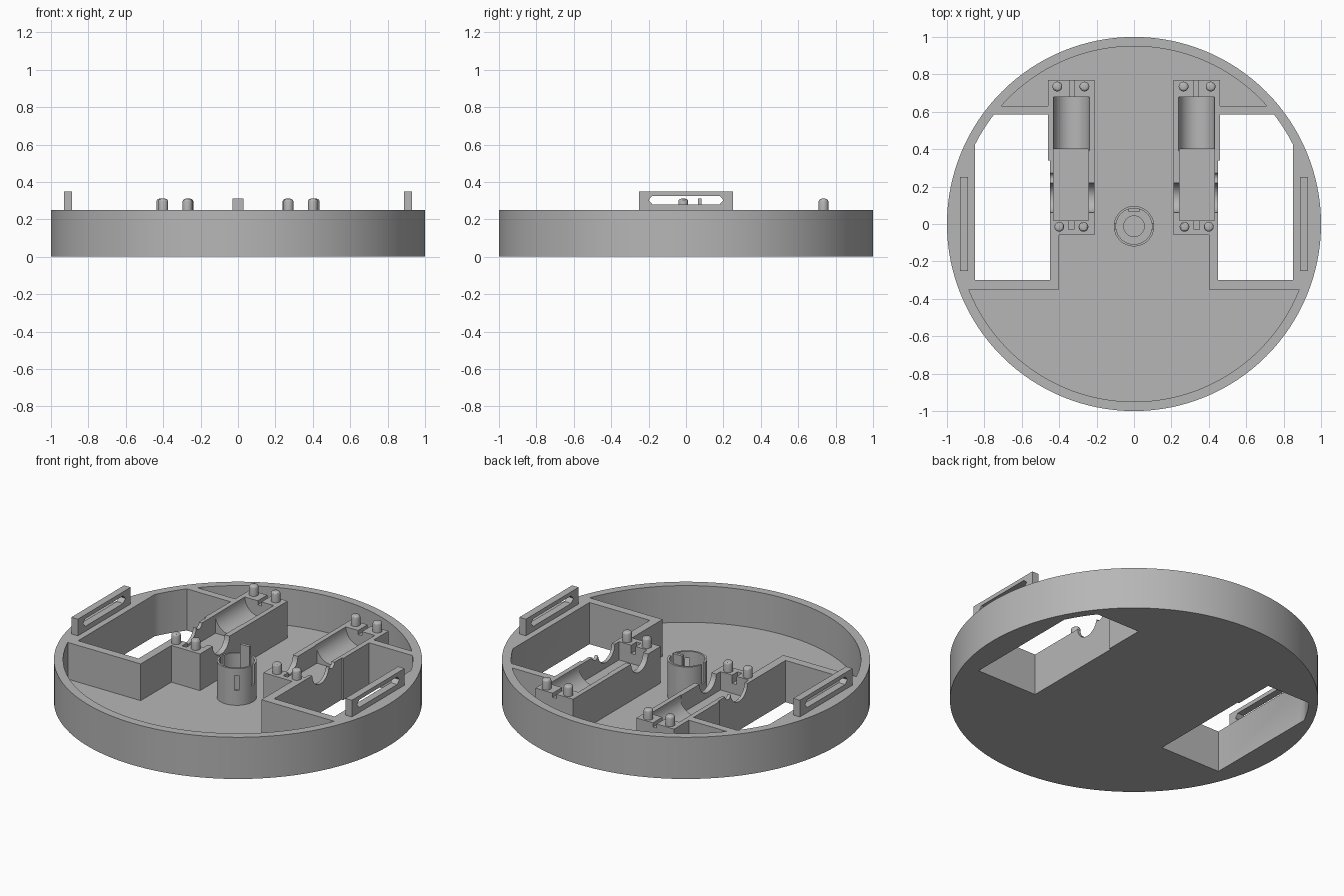
import bpy, bmesh, math
from mathutils import Matrix, Vector

cube = bpy.data.objects.get("Cube")
if cube:
    bpy.data.objects.remove(cube, do_unlink=True)

grey = bpy.data.materials.new("light grey plastic")
grey.use_nodes = True
grey.diffuse_color = (0.47, 0.47, 0.47, 1)
grey.node_tree.nodes["Principled BSDF"].inputs["Base Color"].default_value = (0.47, 0.47, 0.47, 1)

TOP, FLOOR, INNER = 0.25, 0.03, 0.95
OVER = 0.4          # height that clears the top when cutting


def finish(name, bm):
    bmesh.ops.recalc_face_normals(bm, faces=bm.faces)
    mesh = bpy.data.meshes.new(name)
    bm.to_mesh(mesh)
    bm.free()
    mesh.materials.append(grey)
    obj = bpy.data.objects.new(name, mesh)
    bpy.context.collection.objects.link(obj)
    return obj


def prism(name, outline, low, high, axis="z"):
    """Extrude an outline along z, or a (y, z) outline along x."""
    bm = bmesh.new()
    place = (lambda a, b: (a, b, low)) if axis == "z" else (lambda a, b: (low, a, b))
    face = bm.faces.new([bm.verts.new(place(a, b)) for a, b in outline])
    move = Vector((0, 0, high - low)) if axis == "z" else Vector((high - low, 0, 0))
    out = bmesh.ops.extrude_face_region(bm, geom=[face])
    bmesh.ops.translate(bm, vec=move, verts=[v for v in out["geom"] if isinstance(v, bmesh.types.BMVert)])
    return finish(name, bm)


def box(name, x, y, z):
    return prism(name, [(x[0], y[0]), (x[1], y[0]), (x[1], y[1]), (x[0], y[1])], *z)


def cylinder(name, centre, radius, length, axis="Z", segments=32):
    bm = bmesh.new()
    turn = {"X": Matrix.Rotation(math.pi / 2, 4, "Y"), "Y": Matrix.Rotation(math.pi / 2, 4, "X"), "Z": Matrix()}
    bmesh.ops.create_cone(bm, cap_ends=True, segments=segments, radius1=radius, radius2=radius,
                          depth=length, matrix=Matrix.Translation(centre) @ turn[axis])
    return finish(name, bm)


def cut(obj, cutters):
    for cutter in cutters:
        mod = obj.modifiers.new("cut", "BOOLEAN")
        mod.operation, mod.solver, mod.object = "DIFFERENCE", "EXACT", cutter
        bpy.context.view_layer.update()
        mesh = bpy.data.meshes.new_from_object(obj.evaluated_get(bpy.context.evaluated_depsgraph_get()))
        obj.modifiers.clear()
        obj.data = mesh
        bpy.data.objects.remove(cutter, do_unlink=True)


def arc(start, end, count, radius=INNER):
    return [(radius * math.cos(start + (end - start) * i / count),
             radius * math.sin(start + (end - start) * i / count)) for i in range(count + 1)]


def mirrored(points, side):
    return [(side * x, y) for x, y in points]


def span(low, high, side):
    return sorted((low * side, high * side))


# Round tray, hollowed around the wheel wells and motor mounts
base = cylinder("round_base", (0, 0, TOP / 2), 1, TOP, segments=128)
front_angle, back_angle = math.asin(-0.35 / INNER), math.asin(0.63 / INNER)
steps = [(0.40, -0.35), (0.40, -0.06), (0.21, -0.06), (0.21, 0.77), (0.46, 0.77), (0.46, 0.63)]
cavity = (arc(-math.pi - front_angle, front_angle, 48) + steps
          + arc(back_angle, math.pi - back_angle, 36) + mirrored(steps[::-1], -1))
cut(base, [prism("cavity_cutter", cavity, FLOOR, OVER)])

# Wheel wells through the floor, and the motor beds
well = ([(0.45, -0.30), (0.85, -0.30)]
        + arc(math.acos(0.85 / INNER), math.asin(0.585 / INNER), 6)
        + [(0.46, 0.585), (0.46, 0.34), (0.45, 0.34)])
MID = 0.335
for s in (-1, 1):
    cut(base, [
        prism("well_cutter", mirrored(well, s), -0.1, OVER),
        box("gearbox_cutter", span(0.243, 0.43, s), (0.02, 0.40), (0.14, OVER)),
        cylinder("motor_cutter", (s * MID, 0.535, TOP + 0.002), 0.096, 0.29, "Y", 48),
        cylinder("axle_cutter", (s * MID, 0.14, TOP + 0.002), 0.08, 0.29, "X"),
        cylinder("stud_cutter", (s * 0.445, 0.245, TOP + 0.002), 0.028, 0.06, "X", 20),
        box("back_groove_cutter", span(0.32, 0.345, s), (0.67, 0.78), (0.225, OVER)),
        box("front_groove_cutter", span(0.32, 0.35, s), (-0.03, 0.03), (0.20, OVER)),
    ])

# Locating pegs with rounded tips
pegs = []
for s, side in ((1, "left"), (-1, "right")):
    for x, y, place in ((0.265, 0.735, "back_inner"), (0.41, 0.735, "back_outer"),
                        (0.27, -0.015, "front_inner"), (0.40, -0.015, "front_outer")):
        peg = cylinder(f"{side}_{place}_peg", (s * x, y, 0.275), 0.026, 0.07, segments=24)
        bm = bmesh.new()
        bm.from_mesh(peg.data)
        tip = [e for e in bm.edges if all(v.co.z > 0.3 for v in e.verts)]
        bmesh.ops.bevel(bm, geom=tip, offset=0.014, segments=3, profile=0.5, affect="EDGES")
        bm.to_mesh(peg.data)
        bm.free()
        pegs.append(peg)

# Slotted strap loops on the outer rim
for s, side in ((1, "left"), (-1, "right")):
    x = span(0.887, 0.93, s)
    loop = box(f"{side}_strap_loop", x, (-0.25, 0.25), (TOP - 0.01, 0.35))
    slot = [(-0.20, 0.303), (-0.18, 0.28), (0.18, 0.28), (0.20, 0.303), (0.18, 0.326), (-0.18, 0.326)]
    cut(loop, [prism("slot_cutter", slot, x[0] - 0.05, x[1] + 0.05, "x")])

# Central socket: thin slotted tube, floor recess and raised clip
CY = -0.012
tube = cylinder("centre_tube", (0, CY, 0.135), 0.108, 0.23, segments=48)
window = box("window_cutter", (0.08, 0.14), (-0.012, 0.012), (0.12, 0.21))
window.data.transform(Matrix.Translation((0, CY, 0)) @ Matrix.Rotation(math.radians(-55), 4, "Z"))
cut(tube, [cylinder("bore_cutter", (0, CY, 0.2), 0.096, 0.5, segments=48),
           box("side_slot_cutter", (-0.2, 0.2), (CY - 0.015, CY + 0.015), (0.13, OVER)), window])
cut(base, [cylinder("recess_cutter", (0, CY, 0.04), 0.055, 0.05)])
clip = box("centre_clip", (-0.03, 0.03), (0.064, 0.082), (FLOOR - 0.01, 0.31))

# Smooth the round surfaces, keep the edges sharp
bpy.ops.object.select_all(action="DESELECT")
for obj in [base, tube] + pegs:
    obj.select_set(True)
bpy.context.view_layer.objects.active = base
bpy.ops.object.shade_smooth_by_angle(angle=math.radians(30))
